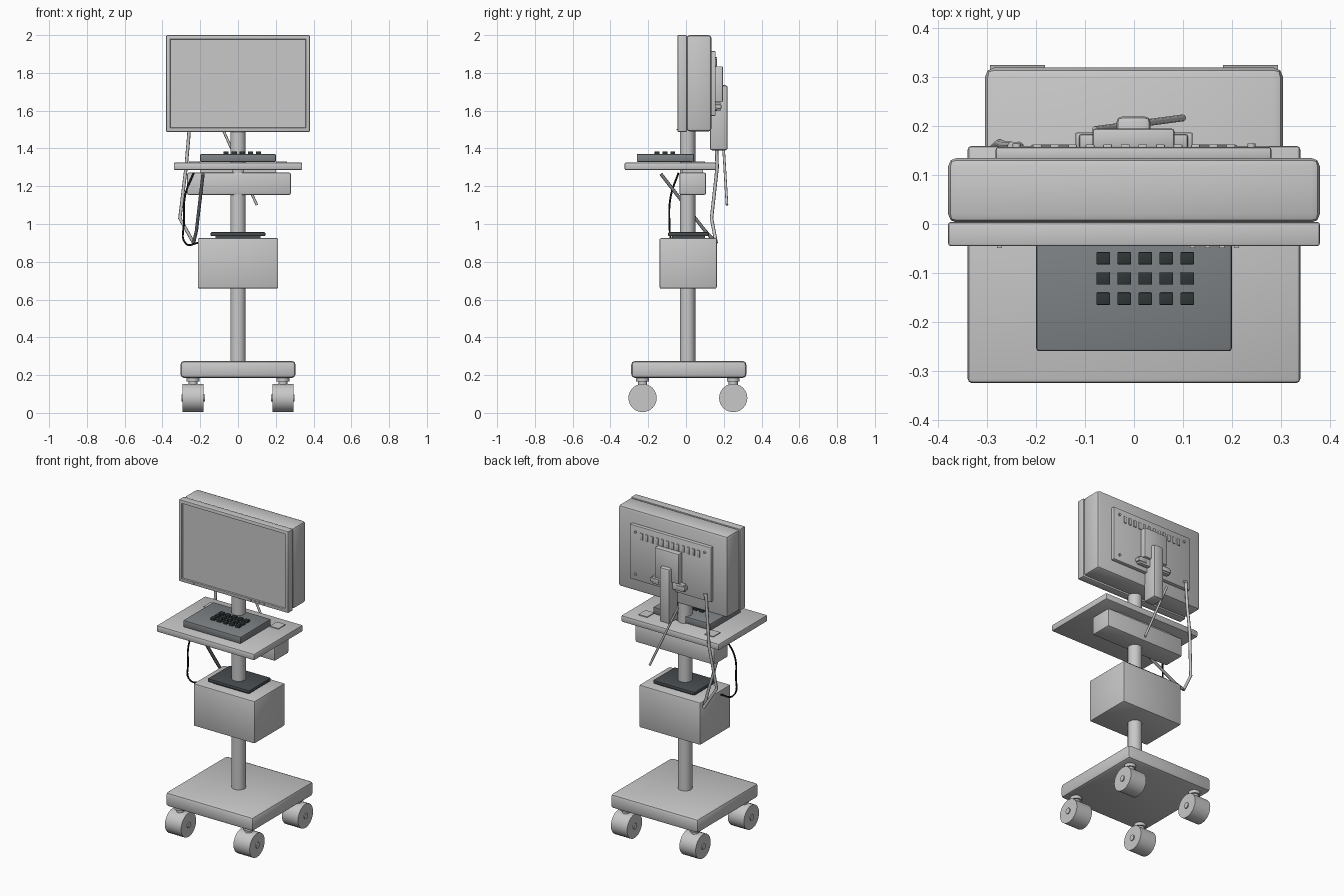
import bpy, bmesh, math
from mathutils import Matrix, Vector

if "Cube" in bpy.data.objects:
    bpy.data.objects.remove(bpy.data.objects["Cube"])


def material(name, rgb):
    m = bpy.data.materials.new(name)
    m.diffuse_color = (*rgb, 1)
    m.use_nodes = True
    m.node_tree.nodes["Principled BSDF"].inputs["Base Color"].default_value = m.diffuse_color
    return m


GREY = material("light grey", (0.58, 0.58, 0.58))
SLATE = material("slate grey", (0.21, 0.225, 0.235))
CHARCOAL = material("charcoal", (0.065, 0.073, 0.08))
KEYCOL = material("key dark green", (0.028, 0.038, 0.037))
BLACK = material("cable black", (0.01, 0.01, 0.01))


def finish(bm, name, mat):
    me = bpy.data.meshes.new(name)
    bm.to_mesh(me)
    bm.free()
    me.materials.append(mat)
    ob = bpy.data.objects.new(name, me)
    bpy.context.collection.objects.link(ob)
    bpy.ops.object.select_all(action='DESELECT')
    ob.select_set(True)
    bpy.context.view_layer.objects.active = ob
    bpy.ops.object.shade_smooth_by_angle(angle=math.radians(32))
    return ob


def add_box(bm, x, y, z, bevel=0.0):
    """Add a box given as (min, max) ranges, with rounded edges."""
    size = (x[1] - x[0], y[1] - y[0], z[1] - z[0])
    mid = Vector((sum(x) / 2, sum(y) / 2, sum(z) / 2))
    mat = Matrix.Translation(mid) @ Matrix.Diagonal((*size, 1))
    vs = bmesh.ops.create_cube(bm, size=1, matrix=mat)['verts']
    if bevel:
        edges = list({e for v in vs for e in v.link_edges})
        bmesh.ops.bevel(bm, geom=edges, offset=bevel, segments=2,
                        profile=0.5, affect='EDGES')


def box(name, x, y, z, mat=GREY, bevel=0.0):
    bm = bmesh.new()
    add_box(bm, x, y, z, bevel)
    return finish(bm, name, mat)


def add_cyl(bm, center, r, depth, axis='Z', sides=24, r2=None):
    rot = {'Z': Matrix(), 'X': Matrix.Rotation(math.pi / 2, 4, 'Y'),
           'Y': Matrix.Rotation(math.pi / 2, 4, 'X')}[axis]
    bmesh.ops.create_cone(bm, cap_ends=True, segments=sides, radius1=r,
                          radius2=r if r2 is None else r2, depth=depth,
                          matrix=Matrix.Translation(center) @ rot)


def cable(name, pts, r, mat, smooth=False):
    cu = bpy.data.curves.new(name, 'CURVE')
    cu.dimensions = '3D'
    cu.bevel_depth, cu.bevel_resolution = r, 2
    cu.resolution_u, cu.use_fill_caps = 6, True
    if smooth:
        sp = cu.splines.new('BEZIER')
        sp.bezier_points.add(len(pts) - 1)
        for b, p in zip(sp.bezier_points, pts):
            b.co = p
            b.handle_left_type = b.handle_right_type = 'AUTO'
    else:
        sp = cu.splines.new('POLY')
        sp.points.add(len(pts) - 1)
        for b, p in zip(sp.points, pts):
            b.co = (*p, 1)
    cu.materials.append(mat)
    bpy.context.collection.objects.link(bpy.data.objects.new(name, cu))


# Base plate and post
box("base_plate", (-0.305, 0.305), (-0.29, 0.32), (0.185, 0.275), bevel=0.02)
bm = bmesh.new()
add_cyl(bm, (0, 0.008, 0.885), 0.041, 1.25)
finish(bm, "post", GREY)

# Casters: wheel, hubs, swivel stem
for sx, side in ((-1, "left"), (1, "right")):
    for y, end in ((-0.23, "front"), (0.25, "rear")):
        x = sx * 0.238
        bm = bmesh.new()
        add_cyl(bm, (x, y, 0.079), 0.075, 0.112, 'X')
        for s in (-1, 1):
            add_cyl(bm, (x + s * 0.057, y, 0.079), 0.018, 0.01, 'X', 12)
        finish(bm, f"caster_wheel_{end}_{side}", GREY)
        bm = bmesh.new()
        add_cyl(bm, (x, y, 0.16), 0.024, 0.05, sides=16)
        add_cyl(bm, (x, y, 0.176), 0.034, 0.02, sides=16)
        finish(bm, f"caster_stem_{end}_{side}", GREY)

# Equipment box with tray on top
box("equipment_box", (-0.213, 0.213), (-0.14, 0.163), (0.658, 0.925), bevel=0.008)
box("tray", (-0.145, 0.145), (-0.095, 0.122), (0.936, 0.957), CHARCOAL, 0.006)
box("tray_pad", (-0.12, 0.12), (-0.075, 0.1), (0.923, 0.938), CHARCOAL)

# Work surface, drawer below, thin inlays
box("work_surface", (-0.34, 0.34), (-0.325, 0.16), (1.285, 1.326), bevel=0.008)
box("drawer", (-0.27, 0.28), (-0.035, 0.107), (1.154, 1.272), bevel=0.01)
box("drawer_mount", (-0.2, 0.2), (-0.02, 0.09), (1.27, 1.288))
for s, side in ((-1, "left"), (1, "right")):
    box(f"surface_inlay_{side}", (s * 0.23 - 0.03, s * 0.23 + 0.03),
        (0.03, 0.1), (1.324, 1.331))

# Keyboard and keys
box("keyboard", (-0.2, 0.2), (-0.26, 0.042), (1.328, 1.371), SLATE, 0.006)
bm = bmesh.new()
for i in range(5):
    for j in range(3):
        x, y = -0.063 + i * 0.043, -0.07 - j * 0.0415
        add_box(bm, (x - 0.014, x + 0.014), (y - 0.0125, y + 0.0125),
                (1.369, 1.385), 0.002)
finish(bm, "keys", KEYCOL)

# Monitor frame with recessed screen
bm = bmesh.new()
add_box(bm, (-0.38, 0.38), (-0.045, 0.004), (1.487, 2.0), 0.005)
bm.normal_update()
front = max((f for f in bm.faces if f.normal.y < -0.99), key=lambda f: f.calc_area())
bmesh.ops.inset_region(bm, faces=[front], thickness=0.022)
bmesh.ops.inset_region(bm, faces=[front], thickness=0.003, depth=-0.008)
finish(bm, "monitor_frame", GREY)
box("monitor_body", (-0.38, 0.38), (0.003, 0.135), (1.49, 2.0), bevel=0.017)
bm = bmesh.new()
for x in (0.12, 0.15, 0.18, 0.21, -0.275):
    add_box(bm, (x - 0.005, x + 0.005), (-0.049, -0.044), (1.497, 1.503))
finish(bm, "monitor_buttons", GREY)

# Rear panel with vent ribs and screws
box("rear_panel", (-0.283, 0.281), (0.13, 0.157), (1.572, 1.915), bevel=0.005)
bm = bmesh.new()
for i in range(12):
    x = -0.198 + i * 0.036
    add_box(bm, (x - 0.009, x + 0.009), (0.155, 0.163), (1.835, 1.878), 0.002)
finish(bm, "vent_ribs", GREY)
bm = bmesh.new()
for x in (-0.24, 0.24):
    for z in (1.61, 1.875):
        add_cyl(bm, (x, 0.159, z), 0.008, 0.012, 'Y', 12)
finish(bm, "panel_screws", GREY)

# Mount plate, connector bracket and arm
box("mount_plate", (-0.085, 0.083), (0.155, 0.195), (1.645, 1.835), bevel=0.006)
box("connector_bracket", (-0.112, 0.11), (0.155, 0.183), (1.598, 1.643), bevel=0.004)
bm = bmesh.new()
for s in (-1, 1):
    add_box(bm, (s * 0.09 - 0.03, s * 0.09 + 0.03), (0.155, 0.187),
            (1.61, 1.632), 0.003)
finish(bm, "connectors", GREY)
box("support_arm", (-0.036, 0.034), (0.126, 0.22), (1.39, 1.735), bevel=0.012)

# Cables
cable("monitor_cable", [(-0.25, 0.16, 1.62), (-0.262, 0.16, 1.45), (-0.275, 0.165, 1.3),
                        (-0.308, 0.135, 1.03), (-0.235, 0.16, 0.9)], 0.009, GREY)
cable("drawer_cable", [(-0.235, 0.16, 0.9), (-0.22, 0.1, 0.965),
                       (-0.185, -0.133, 1.265)], 0.009, SLATE)
cable("hanging_cord", [(-0.08, 0.193, 1.5), (0.1, 0.217, 1.1)], 0.007, GREY)
cable("thin_cable", [(-0.235, -0.04, 1.27), (-0.28, -0.08, 1.15), (-0.285, -0.088, 1.02),
                     (-0.275, -0.07, 0.895), (-0.21, -0.04, 0.9)], 0.005, BLACK, True)
